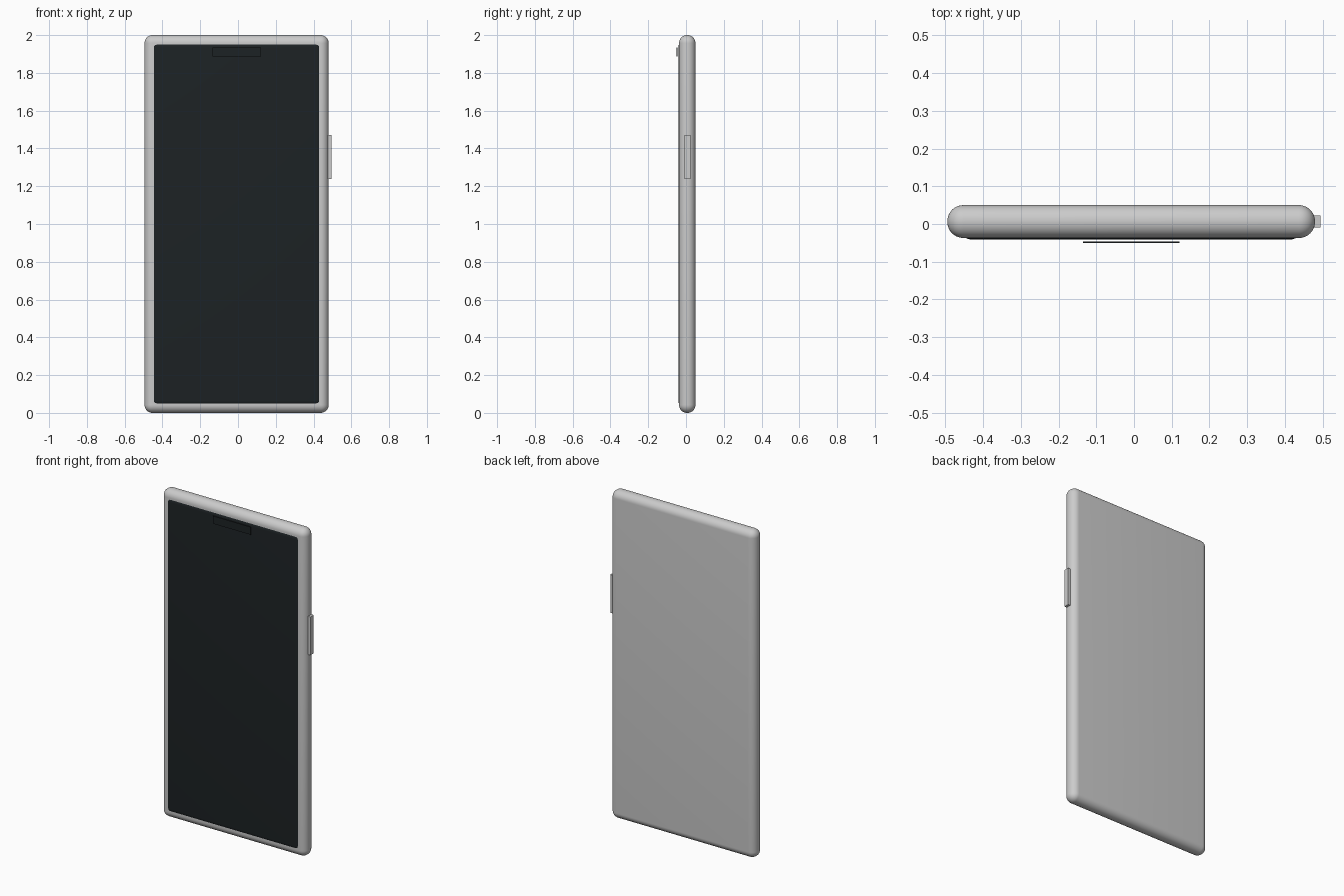
import bpy, math

if "Cube" in bpy.data.objects:
    bpy.data.objects.remove(bpy.data.objects["Cube"])


def material(name, color):
    mat = bpy.data.materials.new(name)
    mat.diffuse_color = color
    mat.use_nodes = True
    mat.node_tree.nodes["Principled BSDF"].inputs["Base Color"].default_value = mat.diffuse_color
    return mat


def box(name, x, y, z, bevel=0.0, segments=8, mat=None):
    """Box from (min, max) ranges, with optional rounded edges."""
    ranges = (x, y, z)
    bpy.ops.mesh.primitive_cube_add(size=1, location=[(a + b) / 2 for a, b in ranges])
    ob = bpy.context.object
    ob.name = name
    ob.scale = [b - a for a, b in ranges]
    bpy.ops.object.transform_apply(location=False, rotation=False, scale=True)
    if bevel:
        mod = ob.modifiers.new("Rounding", "BEVEL")
        mod.width = bevel
        mod.segments = segments
        mod.limit_method = "NONE"
        bpy.ops.object.modifier_apply(modifier=mod.name)
        bpy.ops.object.shade_smooth_by_angle(angle=math.radians(35))
    if mat:
        ob.data.materials.append(mat)
    return ob


glass = material("dark_glass", (0.012, 0.016, 0.018, 1))

# Fully rounded case
box("case", (-0.495, 0.480), (-0.037, 0.050), (0.0, 2.0), bevel=0.0425, segments=10)

# Screen set into the front, with soft edges
box("screen", (-0.459, 0.443), (-0.041, 0.020), (0.037, 1.963), bevel=0.028, mat=glass)

# Thin speaker strip just in front of the screen
box("speaker", (-0.135, 0.121), (-0.050, -0.046), (1.888, 1.935), mat=glass)

# Side button
box("side_button", (0.465, 0.495), (-0.009, 0.023), (1.238, 1.471))
